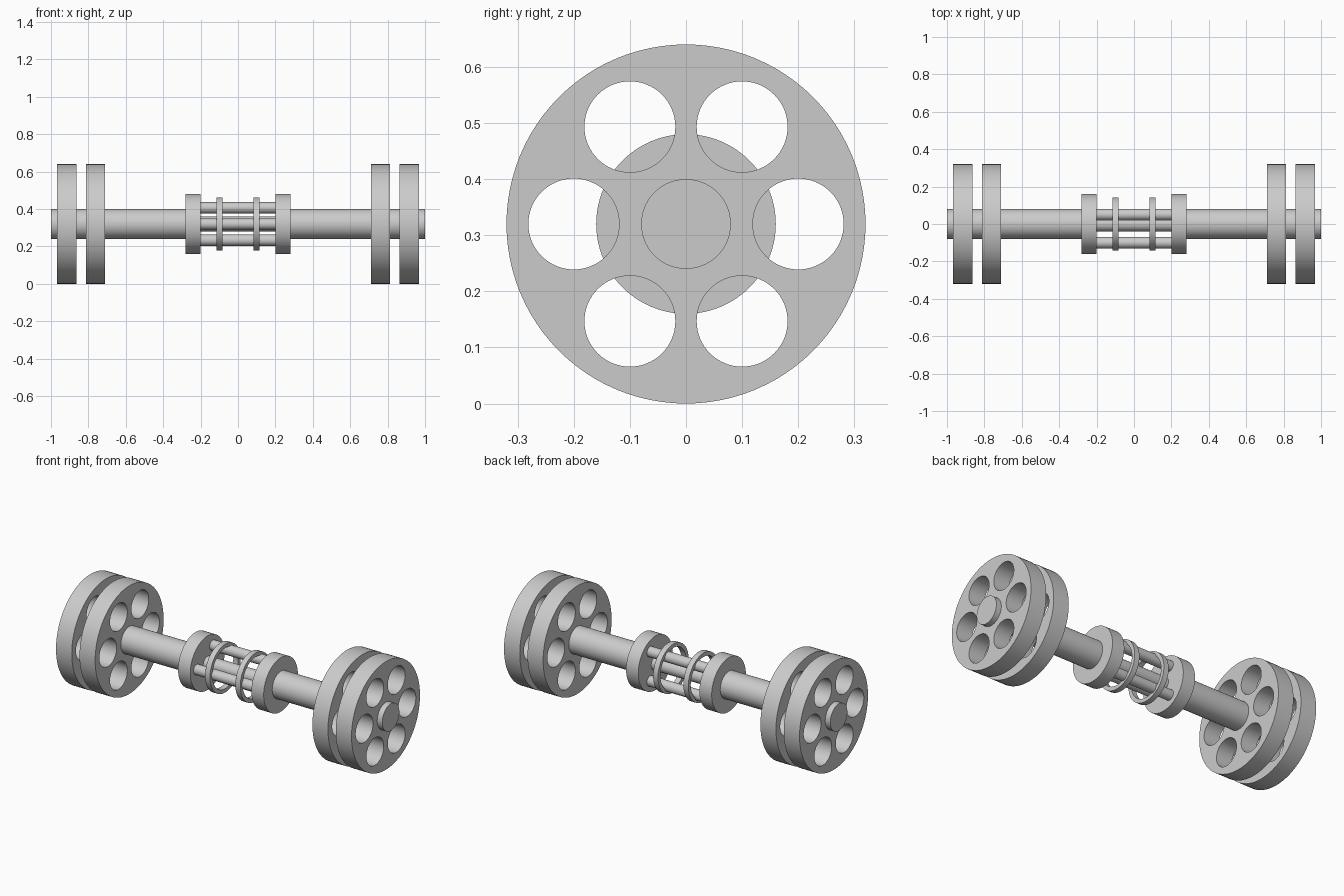
import bpy, bmesh
from math import cos, sin, pi, radians
from mathutils import Matrix

cube = bpy.data.objects.get("Cube")
if cube:
    bpy.data.objects.remove(cube, do_unlink=True)

GREY = (0.6, 0.6, 0.6, 1)
steel = bpy.data.materials.new("grey steel")
steel.use_nodes = True
steel.diffuse_color = GREY
steel.node_tree.nodes["Principled BSDF"].inputs["Base Color"].default_value = GREY

AXLE_Z = 0.32


def ring_points(count, radius):
    return [(radius * cos(2 * pi * i / count), radius * sin(2 * pi * i / count))
            for i in range(count)]


def disc(name, x0, x1, radius, holes=(), y=0, z=0):
    """Round plate or bar along x, with circular holes given as (u, v, radius)."""
    curve = bpy.data.curves.new(name + " outline", 'CURVE')
    curve.dimensions = '2D'
    curve.fill_mode = 'BOTH'
    curve.extrude = (x1 - x0) / 2
    for u, v, r in [(0, 0, radius), *holes]:
        points = ring_points(96 if r > 0.1 else 64, r)
        spline = curve.splines.new('POLY')
        spline.points.add(len(points) - 1)
        for point, (a, b) in zip(spline.points, points):
            point.co = (u + a, v + b, 0, 1)
        spline.use_cyclic_u = True
    outline = bpy.data.objects.new(name + " outline", curve)
    bpy.context.collection.objects.link(outline)
    bpy.context.view_layer.update()
    graph = bpy.context.evaluated_depsgraph_get()
    mesh = bpy.data.meshes.new_from_object(outline.evaluated_get(graph))
    bpy.data.objects.remove(outline, do_unlink=True)
    bpy.data.curves.remove(curve)

    # Weld the caps to the walls and turn the axis to x
    bm = bmesh.new()
    bm.from_mesh(mesh)
    bmesh.ops.remove_doubles(bm, verts=bm.verts, dist=0.0001)
    bmesh.ops.recalc_face_normals(bm, faces=bm.faces)
    bm.transform(Matrix.Translation(((x0 + x1) / 2, y, AXLE_Z + z))
                 @ Matrix.Rotation(pi / 2, 4, 'Y'))
    bm.to_mesh(mesh)
    bm.free()
    mesh.materials.clear()
    mesh.materials.append(steel)
    mesh.shade_smooth()
    mesh.set_sharp_from_angle(angle=radians(30))
    mesh.name = name
    obj = bpy.data.objects.new(name, mesh)
    bpy.context.collection.objects.link(obj)
    return obj


def mirrored_disc(name, x0, x1, radius, holes=()):
    disc("left_" + name, x0, x1, radius, holes)
    disc("right_" + name, -x1, -x0, radius, holes)


# Weight plates with six round holes; one hole pair lies level with the axle
plate_holes = [(v, u, 0.081) for u, v in ring_points(6, 0.2)]
mirrored_disc("inner_plate", 0.711, 0.813, 0.32, plate_holes)
mirrored_disc("outer_plate", 0.864, 0.967, 0.32, plate_holes)

# Bar ends and the collars of the grip
mirrored_disc("bar", 0.24, 1.0, 0.08)
mirrored_disc("collar", 0.2, 0.28, 0.16)

# Thin rings around the grip rods
mirrored_disc("grip_ring", 0.083, 0.115, 0.143, [(0, 0, 0.12)])

# Grip: a core rod with three rods around it, one facing front
disc("grip_core", -0.22, 0.22, 0.04)
for i, (u, v) in enumerate(ring_points(3, 0.1)):
    disc(f"grip_rod_{i + 1}", -0.22, 0.22, 0.03, y=-u, z=v)
